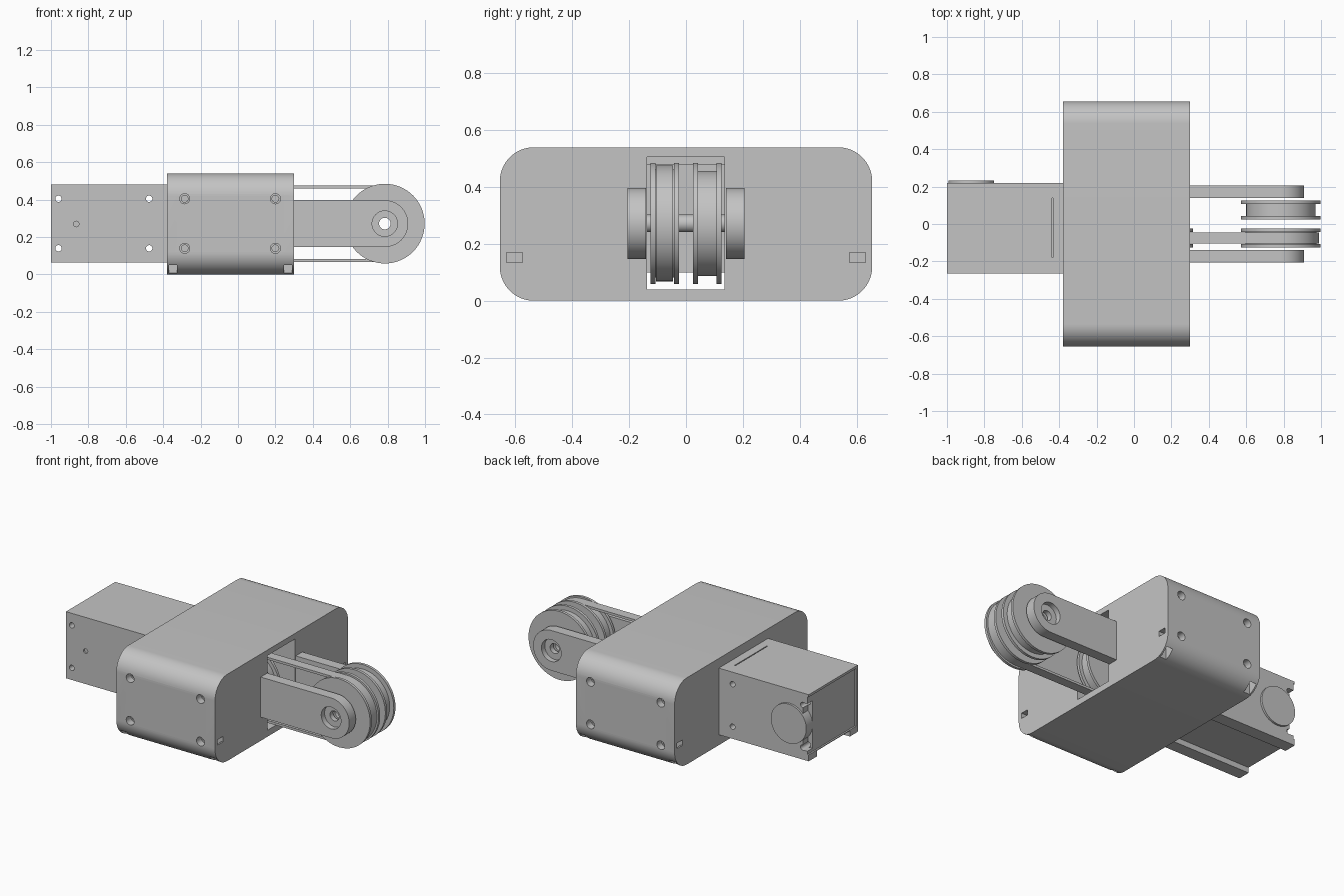
import bpy, bmesh, math
from mathutils import Vector

cube = bpy.data.objects.get("Cube")
if cube:
    bpy.data.objects.remove(cube)

grey = bpy.data.materials.new("mid grey")
grey.use_nodes = True
COLOUR = (0.55, 0.55, 0.55, 1)
grey.diffuse_color = COLOUR
grey.node_tree.nodes["Principled BSDF"].inputs["Base Color"].default_value = COLOUR


def finish(name, bm, material=grey):
    bmesh.ops.recalc_face_normals(bm, faces=bm.faces)
    mesh = bpy.data.meshes.new(name)
    bm.to_mesh(mesh)
    bm.free()
    mesh.materials.append(material)
    obj = bpy.data.objects.new(name, mesh)
    bpy.context.collection.objects.link(obj)
    return obj


def prism(name, points, axis, start, end):
    """Extrude an outline along x (points are y, z) or y (points are x, z)."""
    place = (lambda p: (start, *p)) if axis == "x" else (lambda p: (p[0], start, p[1]))
    bm = bmesh.new()
    face = bm.faces.new([bm.verts.new(place(p)) for p in points])
    out = bmesh.ops.extrude_face_region(bm, geom=[face])
    move = Vector((end - start, 0, 0) if axis == "x" else (0, end - start, 0))
    bmesh.ops.translate(bm, vec=move, verts=[g for g in out["geom"] if isinstance(g, bmesh.types.BMVert)])
    return finish(name, bm)


def box(name, x0, x1, y0, y1, z0, z1):
    return prism(name, [(y0, z0), (y1, z0), (y1, z1), (y0, z1)], "x", x0, x1)


def arc(cx, cz, r, a0, a1, n):
    angles = [math.radians(a0 + (a1 - a0) * i / n) for i in range(n + 1)]
    return [(cx + r * math.cos(a), cz + r * math.sin(a)) for a in angles]


def disc(name, x, z, r, y0, y1, n=48):
    return prism(name, arc(x, z, r, 0, 360, n)[:-1], "y", y0, y1)


def stadium(x0, x1, z, r):
    return arc(x1, z, r, -90, 90, 32) + arc(x0, z, r, 90, 270, 32)


def cut(target, *cutters):
    bpy.context.view_layer.objects.active = target
    for cutter in cutters:
        cutter.hide_render = True
        mod = target.modifiers.new("cut", "BOOLEAN")
        mod.operation, mod.solver, mod.object = "DIFFERENCE", "EXACT", cutter
        bpy.ops.object.modifier_apply(modifier=mod.name)
        bpy.data.objects.remove(cutter)


def smooth(*objs):
    for o in bpy.context.view_layer.objects:
        o.select_set(o in objs)
    bpy.context.view_layer.objects.active = objs[0]
    bpy.ops.object.shade_smooth_by_angle(angle=math.radians(30))


# Housing: rounded block with a window for the belt drive
R = 0.12
W, H = 0.655, 0.54
outline = []
for cy, cz, a in ((W - R, H - R, 0), (R - W, H - R, 90), (R - W, R, 180), (W - R, R, 270)):
    outline += arc(cy, cz, R, a, a + 90, 16)
housing = prism("housing", outline, "x", -0.38, 0.30)
cut(housing,
    box("window", -0.30, 0.4, -0.137, 0.135, 0.04, 0.505),
    box("rear_opening", -0.5, -0.25, -0.137, 0.135, 0.04, 0.45))

# Stepped screw holes on both flanks, and cable slots in the lower corners
for side in (-1, 1):
    for x in (-0.285, 0.20):
        for z in (0.14, 0.405):
            cut(housing,
                disc("bore", x, z, 0.027, side * 0.61, side * 0.7, 24),
                disc("pilot", x, z, 0.018, side * 0.5, side * 0.62, 24))
    y0, y1 = sorted((side * 0.575, side * 0.632))
    for face_x, inward in ((0.30, -1), (-0.38, 1)):
        xa, xb = sorted((face_x + inward * 0.01, face_x + inward * 0.055))
        xo, xi = sorted((face_x - inward * 0.05, face_x + inward * 0.04))
        cut(housing,
            box("slot_down", xa, xb, y0, y1, -0.05, 0.17),
            box("slot_in", xo, xi, y0 + 0.001, y1 - 0.001, 0.135, 0.169))

# Motor case with foot rails, end recess and a notch beside the round cap
motor = box("motor_case", -1, -0.15, -0.265, 0.22, 0.065, 0.48)
cut(motor,
    box("foot_channel", -1.1, 0, -0.185, 0.14, 0, 0.10),
    box("end_notch", -1.1, -0.96, 0.17, 0.3, 0.125, 0.42),
    box("end_recess", -1.1, -0.99, -0.245, 0.3, 0.105, 0.465),
    box("top_slit", -0.438, -0.432, -0.18, 0.14, 0.47, 0.5),
    disc("dimple", -0.865, 0.27, 0.015, -0.3, -0.255, 24))
for x in (-0.96, -0.475):
    for z in (0.14, 0.405):
        cut(motor, disc("screw_hole", x, z, 0.017, -0.4, 0.4, 24))
cap = disc("motor_cap", -0.87, 0.27, 0.122, 0.15, 0.233)

# Support arms with counterbored pivots
AX, AZ = 0.785, 0.272
arms = []
for name, side in (("front_arm", -1), ("back_arm", 1)):
    shape = [(0.29, AZ - 0.125)] + arc(AX, AZ, 0.125, -90, 90, 32) + [(0.29, AZ + 0.125)]
    arm = prism(name, shape, "y", side * 0.14, side * 0.205)
    cut(arm,
        disc("counterbore", AX, AZ, 0.068, side * 0.172, side * 0.3),
        disc("pivot_hole", AX, AZ, 0.031, side * 0.1, side * 0.3))
    arms.append(arm)


# Flanged pulleys, turned around the y axis
def pulley(name, x, middle, groove, bore=0.031, rim=0.213):
    half, lip = 0.05, 0.017
    section = [(bore, -half), (rim, -half), (rim, lip - half), (groove, lip - half),
               (groove, half - lip), (rim, half - lip), (rim, half), (bore, half)]
    bm = bmesh.new()
    verts = [bm.verts.new((x + r, middle + y, AZ)) for r, y in section]
    edges = [bm.edges.new((a, b)) for a, b in zip(verts, verts[1:] + verts[:1])]
    bmesh.ops.spin(bm, geom=verts + edges, cent=(x, middle, AZ), axis=(0, 1, 0),
                   angle=math.tau, steps=64)
    bmesh.ops.remove_doubles(bm, verts=bm.verts, dist=1e-4)
    return finish(name, bm)


DX = 0.102
pulleys = [pulley("front_pulley", AX, -0.075, 0.19),
           pulley("back_pulley", AX, 0.075, 0.185),
           pulley("drive_pulley", DX, -0.075, 0.19)]

# Drive belt around the front pair
belt = prism("drive_belt", stadium(DX, AX, AZ, 0.204), "y", -0.105, -0.045)
cut(belt, prism("belt_inside", stadium(DX, AX, AZ, 0.189), "y", -0.2, 0))

# Drive shaft inside the housing
shaft = disc("drive_shaft", DX, AZ, 0.031, -0.15, 0.15)

smooth(housing, motor, cap, belt, shaft, *arms, *pulleys)
